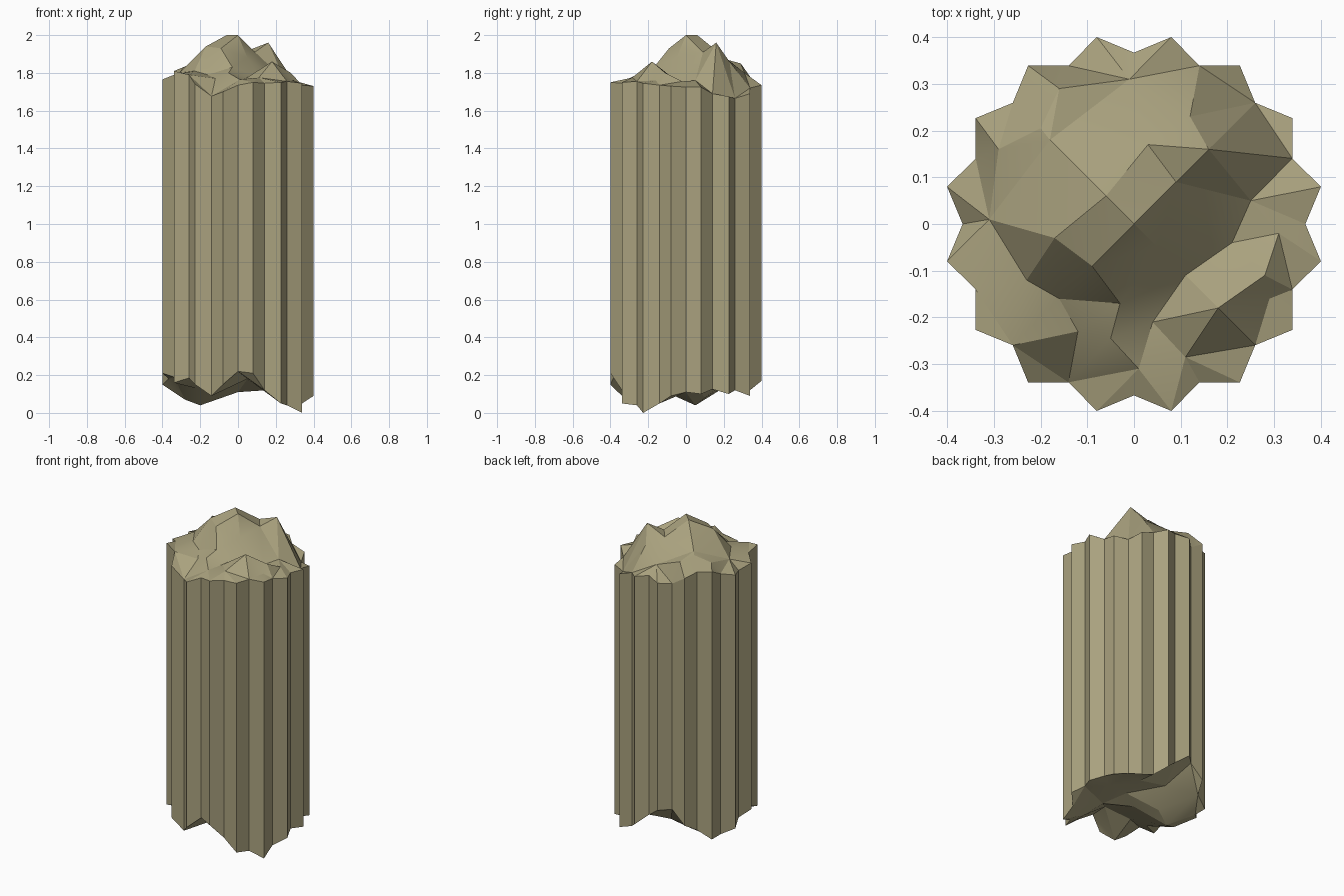
import bpy, bmesh, math
from mathutils import Vector
from mathutils.geometry import delaunay_2d_cdt

N = 32  # fluted outline: 16 ridges and 16 grooves

# broken rim heights, counter-clockwise from +x
top_rim = [1.725, 1.725, 1.69, 1.675, 1.665, 1.69, 1.72, 1.735,
           1.75, 1.735, 1.725, 1.78, 1.80, 1.81, 1.765, 1.75,
           1.74, 1.765, 1.79, 1.81, 1.79, 1.74, 1.677, 1.70,
           1.735, 1.75, 1.745, 1.75, 1.755, 1.745, 1.735, 1.73]
low_rim = [.11, .10, .125, .10, .12, .09, .12, .17,
           .24, .30, .30, .22, .17, .12, .12, .15,
           .18, .21, .19, .16, .185, .15, .09, .15,
           .22, .21, .12, .05, .04, 0, .05, .09]

# main peaks and hollows of the fracture surfaces
top_pts = [(0, 0, 2), (-.06, .06, 2), (-.09, -.09, 1.93), (-.17, -.03, 1.94),
           (-.18, .18, 1.88), (.03, .17, 1.91), (.09, .09, 1.91),
           (.16, .16, 1.96), (.12, .23, 1.86), (.25, .05, 1.76),
           (.21, -.04, 1.75), (.11, -.11, 1.78), (.18, -.18, 1.86),
           (.04, -.21, 1.77), (-.03, -.17, 1.83), (-.12, -.23, 1.77),
           (-.16, -.16, 1.79), (-.23, -.12, 1.81), (-.05, -.245, 1.80),
           (.01, -.31, 1.765), (.11, -.285, 1.775), (.28, -.11, 1.80),
           (.29, -.16, 1.76), (.31, -.02, 1.755), (-.31, .01, 1.80),
           (-.29, .16, 1.83), (-.2, .205, 1.87), (-.16, .29, 1.85),
           (-.01, .31, 1.80), (.05, -.05, 1.88)]
low_pts = [(-.2, .05, .04), (-.28, .02, .07), (0, 0, .11), (.1, .05, .14),
           (-.1, -.15, .13), (.05, -.2, .18), (.15, -.1, .12),
           (-.05, .22, .17), (.12, .2, .15), (-.1, .1, .08),
           (-.22, -.15, .13), (.2, -.2, .07), (.25, .08, .12)]


def outline(k):
    a, r = 2 * math.pi * k / N, (.408 if k % 2 else .367)
    return r * math.cos(a), r * math.sin(a)


def fracture(bm, rim, pts, flip):
    """Triangulated broken end; returns its rim vertices."""
    co = [(*outline(k), rim[k]) for k in range(N)] + pts
    flat = [Vector(c[:2]) for c in co]
    out, _, faces, orig, _, _ = delaunay_2d_cdt(flat, [], [list(range(N))], 1, 1e-5)
    index = [o[0] for o in orig]
    verts = [bm.verts.new(c) for c in co]
    for f in faces:
        loop = [verts[index[i]] for i in f]
        bm.faces.new(loop[::-1] if flip else loop)
    return verts[:N]


# fluted column shaft with broken ends
bm = bmesh.new()
top = fracture(bm, top_rim, top_pts, False)
low = fracture(bm, low_rim, low_pts, True)
for k in range(N):
    j = (k + 1) % N
    bm.faces.new((low[k], low[j], top[j], top[k]))
bmesh.ops.recalc_face_normals(bm, faces=bm.faces)

mesh = bpy.data.meshes.new("broken_column")
bm.to_mesh(mesh)
bm.free()
column = bpy.data.objects.new("broken_column", mesh)
bpy.context.collection.objects.link(column)

# sandy stone
stone = bpy.data.materials.new("sandstone")
stone.diffuse_color = (.40, .36, .21, 1)
mesh.materials.append(stone)

bpy.context.view_layer.objects.active = column
column.select_set(True)
bpy.ops.object.shade_smooth_by_angle(angle=math.radians(20))
